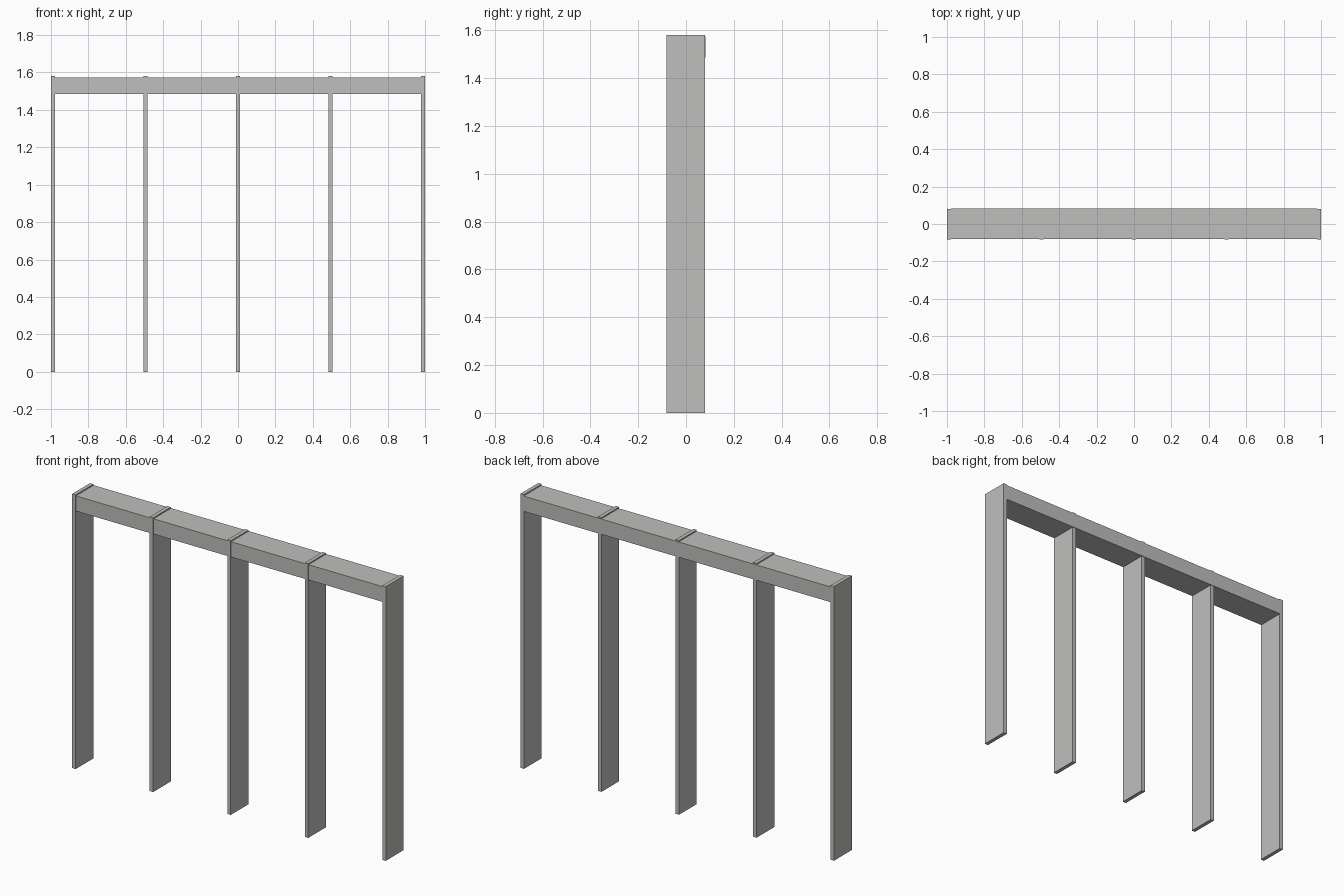
import bpy

cube = bpy.data.objects.get("Cube")
if cube:
    bpy.data.objects.remove(cube, do_unlink=True)

# Single plain grey finish
grey = bpy.data.materials.new("light grey")
grey.use_nodes = True
colour = (0.52, 0.52, 0.51, 1)
grey.diffuse_color = colour
grey.node_tree.nodes["Principled BSDF"].inputs["Base Color"].default_value = colour


def box(name, low, high):
    """Add a box spanning two opposite corners."""
    centre = [(a + b) / 2 for a, b in zip(low, high)]
    size = [b - a for a, b in zip(low, high)]
    bpy.ops.mesh.primitive_cube_add(size=1, location=centre)
    obj = bpy.context.object
    obj.name = name
    obj.scale = size
    bpy.ops.object.transform_apply(location=False, rotation=False, scale=True)
    obj.data.materials.append(grey)
    return obj


HEIGHT = 1.581
THICK = 0.022
SPACING = (2 - THICK) / 4

# Five flat upright panels, evenly spaced
for i in range(5):
    x = (i - 2) * SPACING
    box(f"upright_{i + 1}", (x - THICK / 2, -0.082, 0),
        (x + THICK / 2, 0.079, HEIGHT))

# Top beam running between the end panels, set slightly back and below their tops
end = 1 - THICK
box("top_beam", (-end, -0.079, 1.486), (end, 0.082, 1.574))
